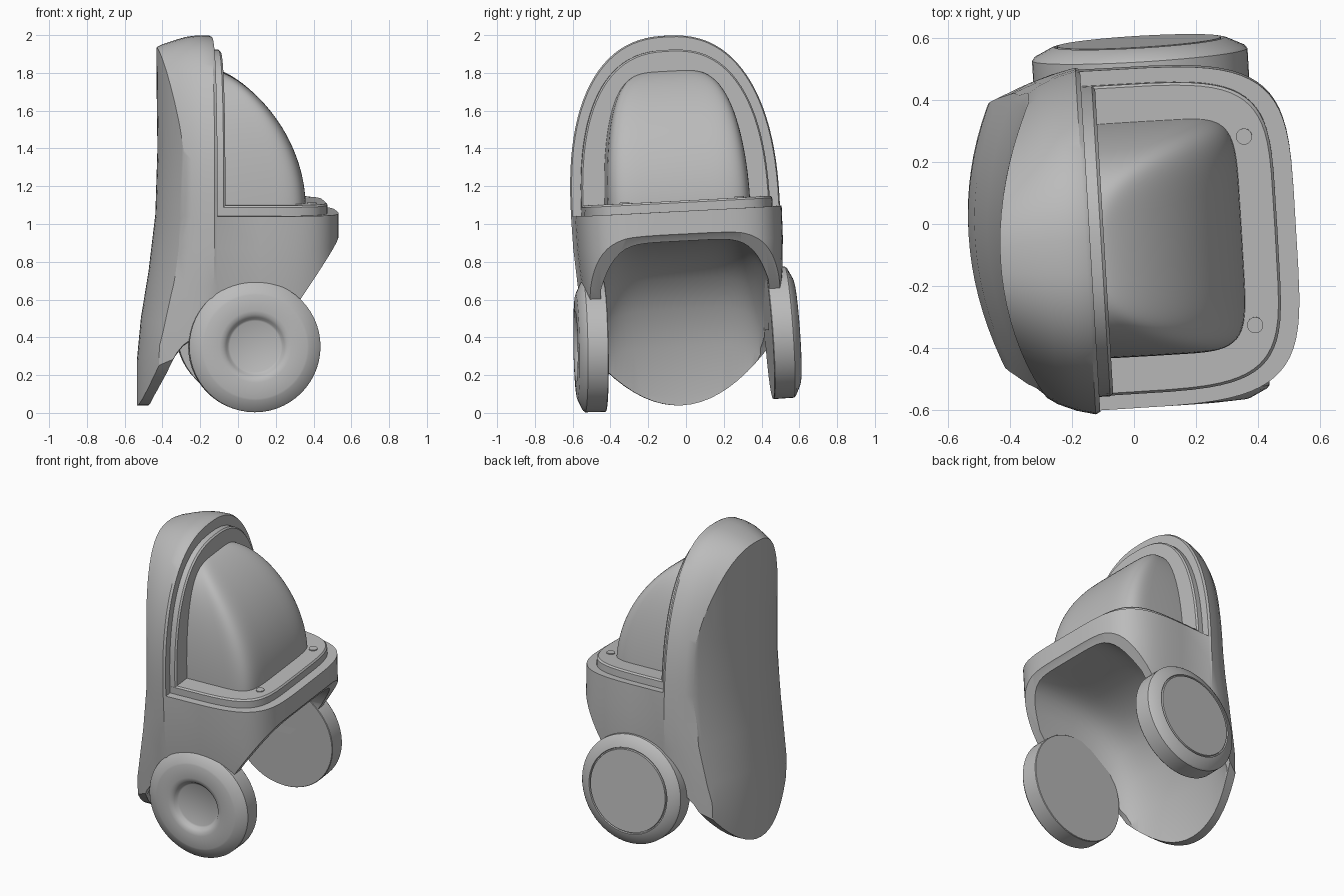
import bpy, bmesh
from math import sin, cos, pi, radians
from mathutils import Matrix

cube = bpy.data.objects.get("Cube")
if cube:
    bpy.data.objects.remove(cube)

grey = bpy.data.materials.new("plain grey")
grey.use_nodes = True
tone = (0.5, 0.5, 0.5, 1)
grey.diffuse_color = tone
grey.node_tree.nodes["Principled BSDF"].inputs["Base Color"].default_value = tone

YAW, TILT = radians(3.4), radians(3)
LEAN = Matrix.Rotation(YAW, 4, "Z") @ Matrix.Rotation(TILT, 4, "X")
LIP = 1.07            # height of the apron ledge
FACE = -0.145         # plane of the hood's open face


def loft(name, rings):
    """Skin a list of closed rings that share a point count, with capped ends."""
    bm = bmesh.new()
    rows = [[bm.verts.new(p) for p in ring] for ring in rings]
    n = len(rows[0])
    for a, b in zip(rows, rows[1:]):
        for i in range(n):
            j = (i + 1) % n
            bm.faces.new((a[i], a[j], b[j], b[i]))
    bm.faces.new(rows[0][::-1])
    bm.faces.new(rows[-1])
    bmesh.ops.remove_doubles(bm, verts=bm.verts, dist=1e-5)
    bmesh.ops.recalc_face_normals(bm, faces=bm.faces)
    mesh = bpy.data.meshes.new(name)
    bm.to_mesh(mesh)
    bm.free()
    mesh.materials.append(grey)
    obj = bpy.data.objects.new(name, mesh)
    bpy.context.collection.objects.link(obj)
    return obj


def select(obj):
    bpy.ops.object.select_all(action="DESELECT")
    obj.select_set(True)
    bpy.context.view_layer.objects.active = obj


def combine(obj, other, operation):
    other.hide_render = True
    select(obj)
    mod = obj.modifiers.new(operation.lower(), "BOOLEAN")
    mod.operation, mod.object, mod.solver = operation, other, "EXACT"
    bpy.ops.object.modifier_apply(modifier=mod.name)
    bpy.data.objects.remove(other)


def finish(obj, matrix, angle=32):
    select(obj)
    bpy.ops.object.shade_smooth_by_angle(angle=radians(angle))
    obj.matrix_world = matrix


def power(v, n):
    return (abs(v) ** (2 / n)) * (1 if v >= 0 else -1)


def arch(w, h, z0, n=2.4, steps=48):
    """Arch points (y, z) from +y over the top to -y."""
    return [(w * power(cos(pi * i / steps), n), z0 + h * power(sin(pi * i / steps), n))
            for i in range(steps + 1)]


def plan(cx, a, b, z, n, cy=0, steps=72):
    """Rounded-box ring in the horizontal plane."""
    return [(cx + a * power(cos(2 * pi * i / steps), n),
             cy + b * power(sin(2 * pi * i / steps), n), z) for i in range(steps)]


# Body block: hood arches that drop to a flat ledge and run out to a rounded apron
def body_ring(x, w, h):
    sides = [(-0.1, 0.89), (0.2, 0.89), (0.45, 0.92), (0.7, 0.97), (0.9, 0.995)]
    left = [(w * s, z) for z, s in sides]
    right = [(-y, z) for y, z in reversed(left)]
    ring = []
    for y, z in left + arch(w, h, LIP) + right:
        drop = min(max((1 - z) / 0.6, 0), 1)
        back = min(max((FACE - x) / 0.2, 0), 1)
        ring.append((x - 0.1 * back * drop * drop * (3 - 2 * drop), y, z))
    return ring


hood = [(-0.62, 0.25, 0.74), (-0.48, 0.365, 0.845), (-0.4, 0.43, 0.885), (-0.34, 0.475, 0.905),
        (-0.28, 0.515, 0.922), (-0.22, 0.54, 0.93), (FACE - 0.015, 0.555, 0.93), (FACE, 0.548, 0.923)]
apron = []
for i in range(19):
    t = radians(88) * i / 18
    apron.append((FACE + 0.665 * power(sin(t), 4.6), 0.548 * power(cos(t), 4.6), 0))
body = loft("body_shell", [body_ring(*s) for s in hood + apron])

# Side silhouette, bowed across the back and rounded up at the tail
side = [(-0.44, 2.2), (-0.435, 1.7), (-0.43, 1.4), (-0.44, 1.05), (-0.475, 0.75), (-0.515, 0.5),
        (-0.535, 0.28), (-0.535, 0.04), (-0.475, 0.04), (-0.45, 0.15), (-0.42, 0.25), (-0.38, 0.32),
        (-0.32, 0.355), (-0.2, 0.36), (0.1, 0.36), (0.3, 0.63), (0.51, 0.94), (0.6, 1.02), (0.6, 2.2)]


def side_ring(y):
    q = min(abs(y), 0.5) ** 2
    return [(x + (0.5 * q if x < -0.3 else 0), y,
             z + 1.3 * q * max(0.45 - z, 0) / 0.41) for x, z in side]


combine(body, loft("silhouette_cutter", [side_ring(-0.7 + 0.05 * i) for i in range(29)]), "INTERSECT")

# Hollow underside, open to the front and below
hollow = [(-0.49, -0.3), (-0.475, 0.1), (-0.44, 0.35), (-0.37, 0.55), (-0.27, 0.71), (-0.12, 0.82),
          (0.1, 0.89), (0.4, 0.91), (1, 0.92), (1, -0.3)]
slices = []
for i in range(33):
    u = sin(pi / 2 * (-1 + i / 16))
    slices.append([(x + (0.07 * u * u if x < 0 else 0), 0.445 * u,
                    z * (1 - 0.25 * u ** 6) if z > 0 else z) for x, z in hollow])
combine(body, loft("hollow_cutter", slices), "DIFFERENCE")
body_place = Matrix.Translation((0, 0.01, 0)) @ LEAN
finish(body, body_place)

# Raised frame: an arch on the hood face and a plate on the ledge
def frame_ring(x, inset):
    return [(x, y, z) for y, z in arch(0.5 - inset, 0.875 - inset, LIP - 0.02, 2.5)]


frame = loft("frame_arch", [frame_ring(FACE - 0.03, 0), frame_ring(FACE + 0.035, 0),
                            frame_ring(FACE + 0.045, 0.008)])
finish(frame, body_place)

ledge = []
for z, inset in ((LIP - 0.03, 0), (LIP + 0.045, 0), (LIP + 0.055, 0.008)):
    ring = plan(FACE, 0.605 - inset, 0.5 - inset, z, 5)
    ledge.append([(max(x, FACE - 0.02), y, z) for x, y, z in ring])
finish(loft("frame_plate", ledge), body_place)

# Domed cushion rising from the plate and leaning into the hood
dome = []
for i in range(33):
    t = radians(89.5) * i / 32
    z = LIP + 0.02 + 0.725 * sin(t)
    front = 0.345 - 0.46 * (1 - cos(t) ** 1.45)
    width = 0.378 * cos(t) ** 0.5
    dome.append(plan((front - 0.25) / 2, (front + 0.25) / 2, width, z, 6))
finish(loft("dome", dome), body_place, 50)

# Two round pins on the plate's front corners
for name, y in (("near_pin", -0.3), ("far_pin", 0.31)):
    pin = loft(name, [plan(0.37, 0.026, 0.026, LIP + 0.04 + d, 2, y, 24) for d in (0, 0.021)])
    finish(pin, body_place)

# Wheels: turned profiles of (radius, distance out from the inner face)
rim = [(0.345, 0), (0.348, 0.004), (0.348, 0.11), (0.34, 0.12), (0.285, 0.147), (0.275, 0.15)]
dished = rim + [(0.19, 0.155), (0.17, 0.15), (0.155, 0.14), (0.145, 0.125), (0.135, 0.12)]
capped = rim + [(0.272, 0.14), (0.266, 0.14), (0.264, 0.152)]


def wheel(name, profile, centre, direction, lean):
    rings = [[(x, direction * d, z) for x, z, _ in plan(0, r, r, 0, 2, 0, 56)] for r, d in profile]
    place = Matrix.Translation(centre) @ Matrix.Rotation(YAW, 4, "Z") @ Matrix.Rotation(radians(lean), 4, "X")
    finish(loft(name, rings), place)


wheel("near_wheel", dished, (0.083, -0.43, 0.353), -1, 1)
wheel("far_wheel", capped, (0.025, 0.437, 0.42), 1, 4)
